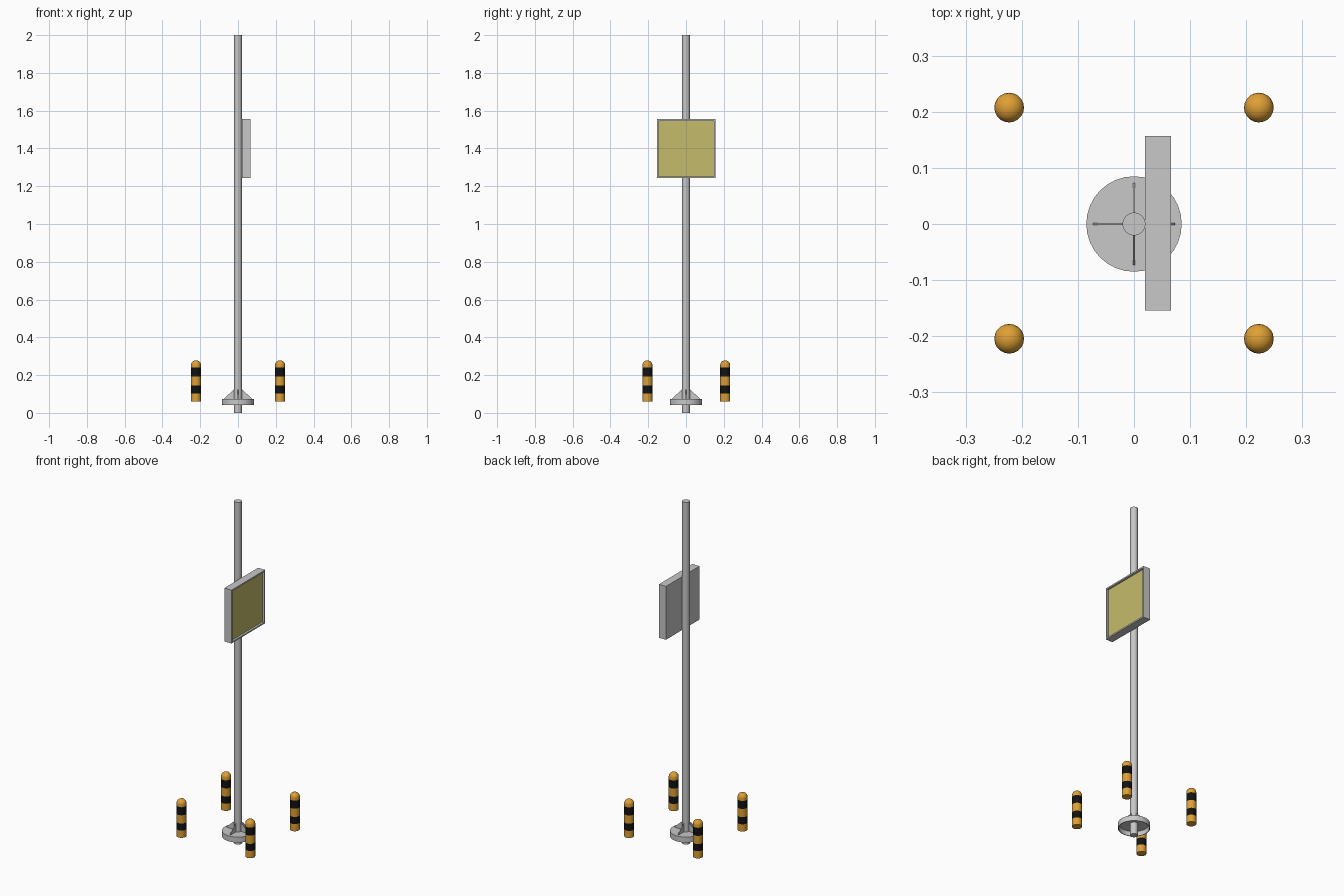
import bpy, bmesh, math
from mathutils import Vector

if "Cube" in bpy.data.objects:
    bpy.data.objects.remove(bpy.data.objects["Cube"])


def material(name, rgb):
    m = bpy.data.materials.new(name)
    m.diffuse_color = (*rgb, 1)
    m.use_nodes = True
    m.node_tree.nodes["Principled BSDF"].inputs["Base Color"].default_value = m.diffuse_color
    return m


GREY = material("light grey metal", (0.58, 0.58, 0.58))
PANEL = material("pale yellow panel", (0.55, 0.50, 0.145))
ORANGE = material("amber paint", (0.74, 0.35, 0.035))
BLACK = material("black paint", (0.006, 0.006, 0.006))


def finish(name, bm, mats, smooth=False, recalc=True):
    if recalc:
        bmesh.ops.recalc_face_normals(bm, faces=bm.faces[:])
    mesh = bpy.data.meshes.new(name)
    bm.to_mesh(mesh)
    bm.free()
    for m in mats:
        mesh.materials.append(m)
    ob = bpy.data.objects.new(name, mesh)
    bpy.context.collection.objects.link(ob)
    if smooth:
        bpy.ops.object.select_all(action='DESELECT')
        ob.select_set(True)
        bpy.context.view_layer.objects.active = ob
        bpy.ops.object.shade_smooth_by_angle(angle=math.radians(35))
    return ob


def lathe(name, profile, sides, mats, centre=(0, 0), rule=None):
    """Spin an (r, z) profile about a vertical axis."""
    bm = bmesh.new()
    vs = [bm.verts.new((r, 0, z)) for r, z in profile]
    es = [bm.edges.new(p) for p in zip(vs, vs[1:])]
    bmesh.ops.spin(bm, geom=vs + es, axis=(0, 0, 1), cent=(0, 0, 0),
                   angle=2 * math.pi, steps=sides, use_duplicate=False)
    bmesh.ops.remove_doubles(bm, verts=bm.verts[:], dist=1e-5)
    if rule:
        for f in bm.faces:
            f.material_index = rule(f.calc_center_median().z)
    bmesh.ops.translate(bm, verts=bm.verts[:], vec=(*centre, 0))
    return finish(name, bm, mats, True)


# Pole
lathe("pole", [(0, 0), (0.0205, 0), (0.0205, 2), (0, 2)], 24, [GREY])

# Base flange: a shallow cup, open underneath
lathe("base_flange", [(0.02, 0.074), (0.085, 0.074), (0.085, 0.042),
                      (0.081, 0.042), (0.081, 0.070), (0.02, 0.070),
                      (0.02, 0.074)], 32, [GREY])

# Four triangular stiffening fins
for i in range(4):
    a = i * math.pi / 2
    out, side = Vector((math.cos(a), math.sin(a), 0)), Vector((-math.sin(a), math.cos(a), 0))
    bm = bmesh.new()
    face = bm.faces.new([bm.verts.new(out * r - side * 0.002 + Vector((0, 0, z)))
                         for r, z in ((0.018, 0.072), (0.073, 0.072), (0.073, 0.077), (0.018, 0.127))])
    ext = bmesh.ops.extrude_face_region(bm, geom=[face], use_keep_orig=True)
    bmesh.ops.translate(bm, vec=side * 0.004,
                        verts=[g for g in ext["geom"] if isinstance(g, bmesh.types.BMVert)])
    finish(f"fin_{i + 1}", bm, [GREY])

# Sign box with a recessed panel on its +x face
bm = bmesh.new()
bmesh.ops.create_cube(bm, size=1)
for v in bm.verts:
    v.co = Vector((0.043 + v.co.x * 0.046, 0.0015 + v.co.y * 0.311, 1.399 + v.co.z * 0.312))
front = max(bm.faces, key=lambda f: f.calc_center_median().x)
bmesh.ops.inset_individual(bm, faces=[front], thickness=0.012)
ext = bmesh.ops.extrude_discrete_faces(bm, faces=[front])
recess = ext["faces"][0]
bmesh.ops.translate(bm, verts=recess.verts[:], vec=(-0.012, 0, 0))
recess.material_index = 1
finish("sign_box", bm, [GREY, PANEL])

# Four striped bollards with domed tops
R, DOME = 0.0265, 0.254
profile = [(0, 0.061)] + [(R, z) for z in (0.061, 0.103, 0.145, 0.193, 0.240)]
profile += [(R * math.cos(t), DOME + 0.024 * math.sin(t))
            for t in (k * math.pi / 10 for k in range(5))] + [(0, DOME + 0.024)]


def stripe(z):
    return int(0.103 < z < 0.145 or 0.193 < z < 0.240)


for sx in (-1, 1):
    for sy in (-1, 1):
        lathe(f"bollard_{'right' if sx > 0 else 'left'}_{'back' if sy > 0 else 'front'}",
              profile, 20, [ORANGE, BLACK], (sx * 0.2225, 0.0015 + sy * 0.206), stripe)
